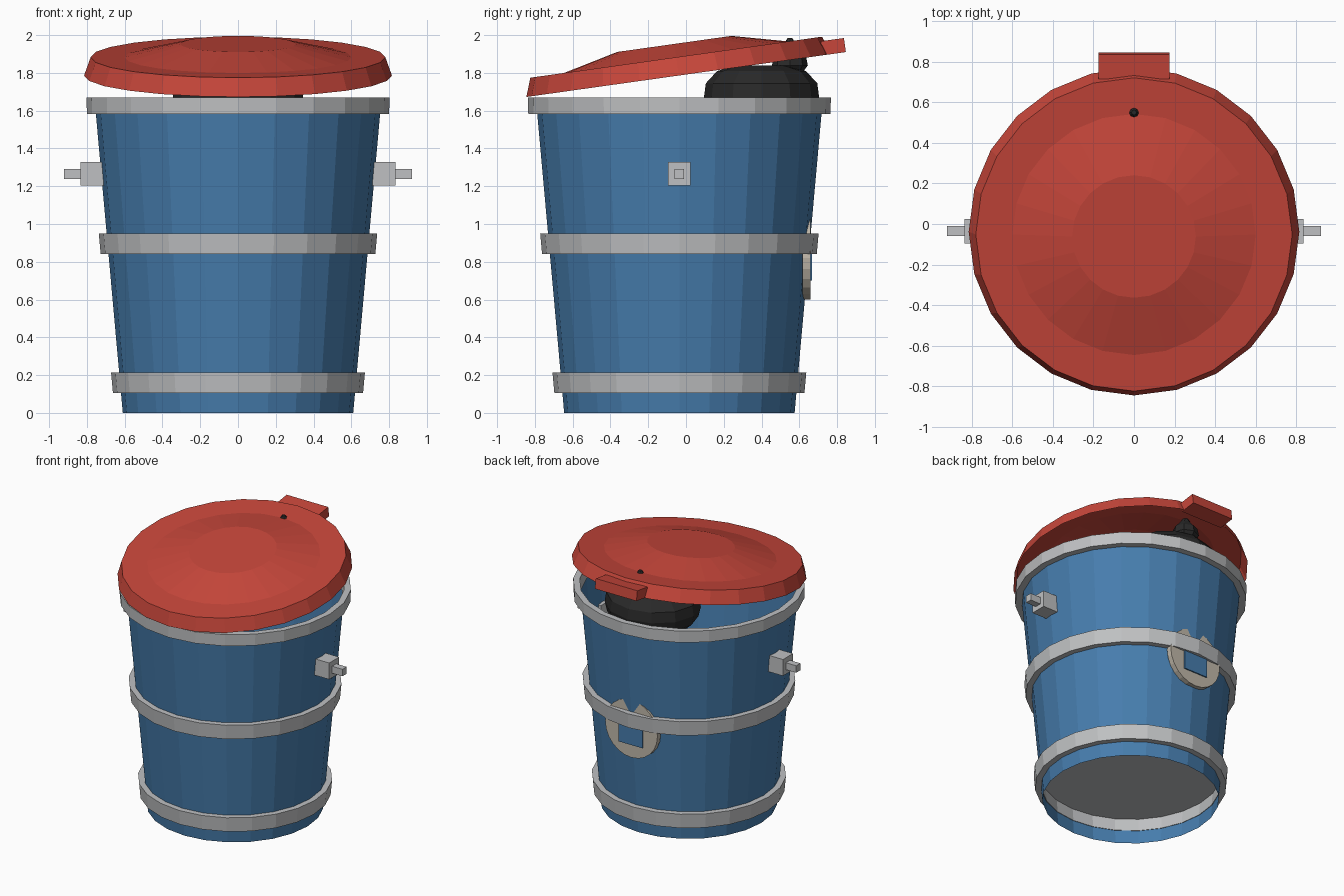
import bpy, bmesh, math
from mathutils import Matrix, Vector

if "Cube" in bpy.data.objects:
    bpy.data.objects.remove(bpy.data.objects["Cube"])

CY = -0.035      # bin axis in y
SIDES = 24


def mat(name, rgb):
    m = bpy.data.materials.new(name)
    m.diffuse_color = (*rgb, 1)
    m.use_nodes = True
    m.node_tree.nodes["Principled BSDF"].inputs["Base Color"].default_value = m.diffuse_color
    return m


BLUE = mat("blue", (0.062, 0.205, 0.42))
GREY = mat("grey", (0.52, 0.53, 0.54))
RED = mat("red", (0.57, 0.062, 0.043))
BLACK = mat("black", (0.022, 0.022, 0.022))
TAN = mat("warm grey", (0.53, 0.48, 0.40))


def finish(name, bm, material, matrix=None):
    if matrix:
        bm.transform(matrix)
    bmesh.ops.recalc_face_normals(bm, faces=bm.faces)
    me = bpy.data.meshes.new(name)
    bm.to_mesh(me)
    bm.free()
    me.materials.append(material)
    ob = bpy.data.objects.new(name, me)
    bpy.context.collection.objects.link(ob)
    return ob


def lathe(name, profile, material, matrix, sides=SIDES, closed=False, cap=False):
    """Turn (radius, height) points around z; cap fills the last ring."""
    bm = bmesh.new()
    rings = []
    for r, z in profile:
        rings.append([bm.verts.new((r * math.cos(2 * math.pi * i / sides),
                                    r * math.sin(2 * math.pi * i / sides), z))
                      for i in range(sides)])
    pairs = list(zip(rings, rings[1:]))
    if closed:
        pairs.append((rings[-1], rings[0]))
    for a, b in pairs:
        for i in range(sides):
            j = (i + 1) % sides
            bm.faces.new((a[i], a[j], b[j], b[i]))
    if cap:
        bm.faces.new(rings[-1])
    return finish(name, bm, material, matrix)


def box(name, lo, hi, material, matrix=None):
    bm = bmesh.new()
    lo, hi = Vector(lo), Vector(hi)
    bmesh.ops.create_cube(bm, size=1)
    for v in bm.verts:
        v.co = Vector((lo[k] + (v.co[k] + 0.5) * (hi[k] - lo[k]) for k in range(3)))
    return finish(name, bm, material, matrix)


def wall(z):
    return 0.61 + 0.09 * z


AXIS = Matrix.Translation((0, CY, 0))

# Tapered body, open at the top, with a raised floor
lathe("bin_body", [(wall(0), 0), (wall(1.66), 1.66)], BLUE, AXIS)
lathe("bin_floor", [(wall(0.2) - 0.002, 0.201), (wall(0.2) - 0.002, 0.2)], GREY, AXIS, cap=True)

# Hoops and rim
for name, z0, z1, r0, r1 in (("lower_hoop", 0.105, 0.215, 0.662, 0.672),
                             ("middle_hoop", 0.84, 0.95, 0.727, 0.737),
                             ("top_rim", 1.582, 1.67, 0.80, 0.802)):
    lathe(name, [(wall(z0) - 0.004, z0), (r0, z0), (r1, z1), (wall(z1) - 0.004, z1)],
          GREY, AXIS, closed=True)

# Side lugs and pins
for side, s in (("left", -1), ("right", 1)):
    box(side + "_lug", (min(s * 0.70, s * 0.835), -0.095, 1.203),
        (max(s * 0.70, s * 0.835), 0.025, 1.328), GREY)
    box(side + "_pin", (min(s * 0.83, s * 0.922), -0.06, 1.237),
        (max(s * 0.83, s * 0.922), -0.01, 1.29), GREY)

# Round badge sunk into the back wall, with a square plate
bm = bmesh.new()
bmesh.ops.create_cone(bm, cap_ends=True, segments=24, radius1=0.22, radius2=0.22, depth=0.04)
finish("back_disc", bm, TAN,
       Matrix.Translation((0, 0.638, 0.82)) @ Matrix.Rotation(math.pi / 2, 4, 'X'))
box("back_square", (-0.1, 0.65, 0.70), (0.1, 0.667, 0.94), BLUE)

# Tilted lid with stepped dome and rear tab
TILT = Matrix.Translation((0, -0.038, 1.786)) @ Matrix.Rotation(math.radians(8), 4, 'X')
lathe("lid", [(0.815, 0), (0.78, 0.098), (0.6, 0.098), (0.305, 0.169)], RED, TILT, cap=True)
box("lid_tab", (-0.175, 0.77, 0), (0.175, 0.893, 0.075), RED, TILT)

# Rubbish bag with its tied top
lathe("rubbish_bag",
      [(0.10, 1.49), (0.22, 1.53), (0.29, 1.60), (0.305, 1.67), (0.295, 1.745),
       (0.235, 1.81), (0.13, 1.84)], BLACK,
      Matrix.Translation((0, 0.4, 0)) @ Matrix.Diagonal((1.13, 1, 1, 1)), sides=12, cap=True)
lathe("bag_knot",
      [(0.05, 1.78), (0.095, 1.84), (0.085, 1.89), (0.04, 1.94), (0.022, 1.97), (0.012, 1.985)],
      BLACK, Matrix.Translation((0, 0.55, 0)), sides=8, cap=True)
